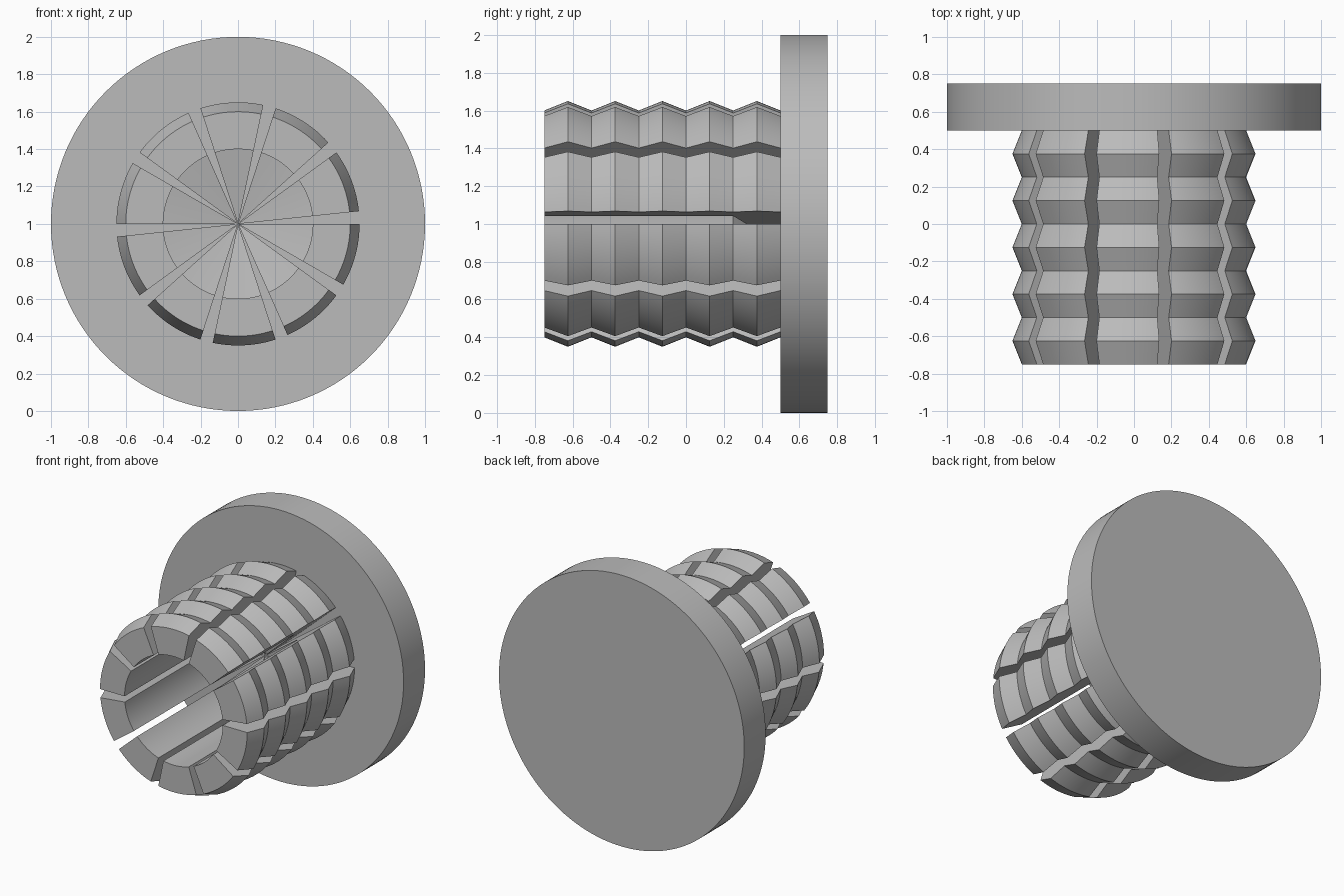
import bpy
import bmesh
from math import sin, cos, radians, pi

cube = bpy.data.objects.get("Cube")
if cube:
    bpy.data.objects.remove(cube, do_unlink=True)

AXIS_Z = 1.0       # height of the turning axis
SEGMENTS = 10      # split fingers around the axis
PITCH = 360 / SEGMENTS
SPAN, GAP = 30, 6  # degrees of finger and of slot
STEPS = 12         # facets along each finger's arc

grey = bpy.data.materials.new("plain grey")
grey.use_nodes = True
colour = (0.5, 0.5, 0.5, 1)
grey.diffuse_color = colour
grey.node_tree.nodes["Principled BSDF"].inputs["Base Color"].default_value = colour


def finish(obj, name):
    obj.name = name
    obj.data.materials.append(grey)
    bpy.ops.object.select_all(action="DESELECT")
    obj.select_set(True)
    bpy.context.view_layer.objects.active = obj
    bpy.ops.object.shade_smooth_by_angle(angle=radians(30))


# Finger cross-section as (radius, y): ridged outside, bore with conical bottom
ridges = [(0.65 if i % 2 else 0.6, -0.75 + i * 0.125) for i in range(11)]
profile = ridges + [(0, 0.5), (0, 0.32), (0.4, 0.25), (0.4, -0.75)]


def make_finger(start, name):
    bm = bmesh.new()
    rings = []
    for s in range(STEPS + 1):
        a = radians(start + SPAN * s / STEPS)
        rings.append([bm.verts.new((r * cos(a), y, AXIS_Z + r * sin(a)))
                      for r, y in profile])
    n = len(profile)
    for near, far in zip(rings, rings[1:]):
        for i in range(n):
            j = (i + 1) % n
            if profile[i][0] or profile[j][0]:
                bm.faces.new((near[i], near[j], far[j], far[i]))
    bm.faces.new(rings[0])
    bm.faces.new(rings[-1][::-1])
    bmesh.ops.remove_doubles(bm, verts=bm.verts, dist=1e-5)
    bmesh.ops.recalc_face_normals(bm, faces=bm.faces)
    mesh = bpy.data.meshes.new(name)
    bm.to_mesh(mesh)
    bm.free()
    obj = bpy.data.objects.new(name, mesh)
    bpy.context.collection.objects.link(obj)
    finish(obj, name)


# Ring of ridged fingers
for k in range(SEGMENTS):
    make_finger(GAP + k * PITCH, f"ridged_finger_{k + 1}")

# Round flange behind the fingers
bpy.ops.mesh.primitive_cylinder_add(vertices=128, radius=1, depth=0.25,
                                    location=(0, 0.625, AXIS_Z),
                                    rotation=(pi / 2, 0, 0))
finish(bpy.context.object, "flange")
